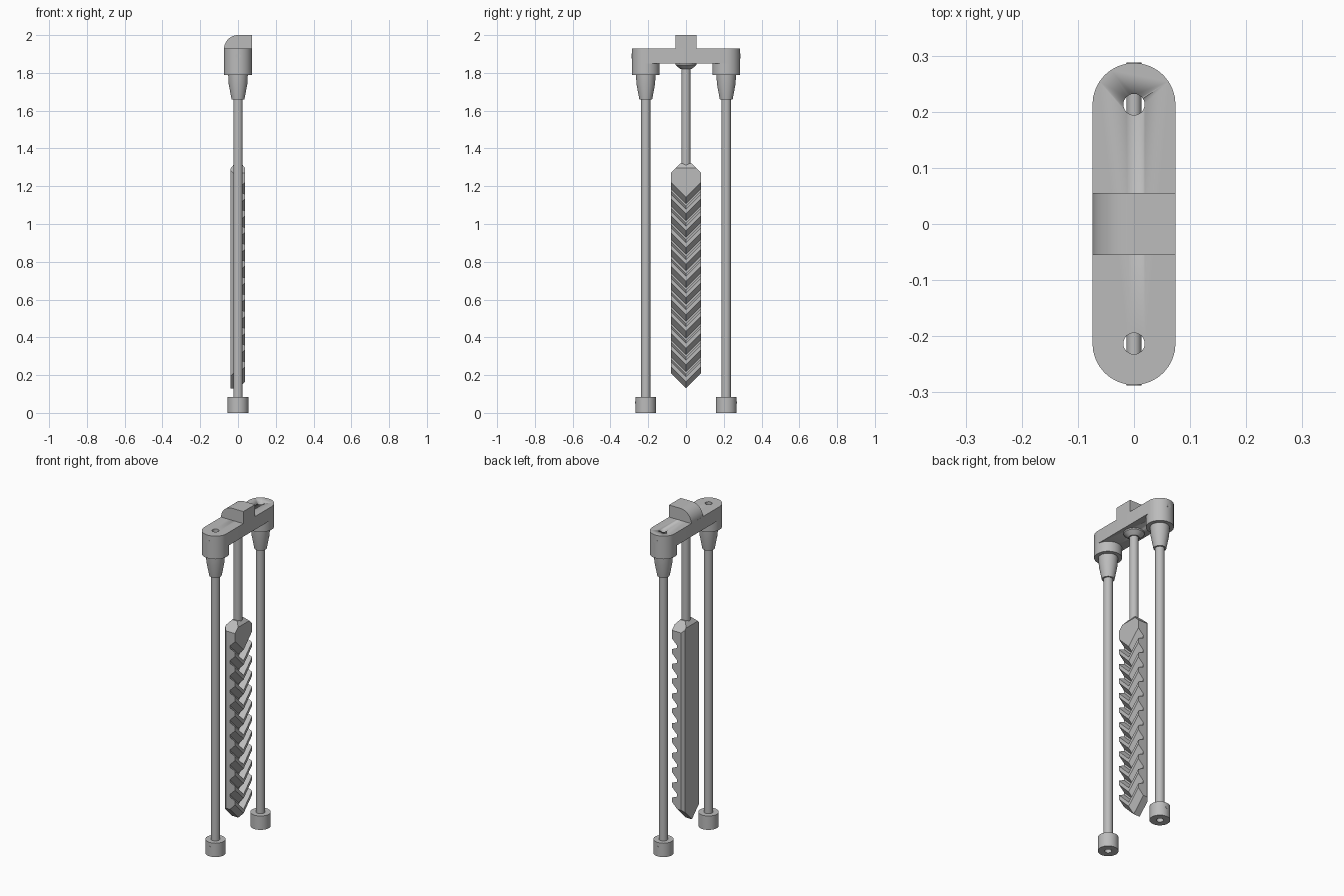
import bpy, bmesh
from math import sin, cos, pi
from mathutils import Vector, Matrix

if "Cube" in bpy.data.objects:
    bpy.data.objects.remove(bpy.data.objects["Cube"])

steel = bpy.data.materials.new("steel_grey")
steel.use_nodes = True
GREY = (0.5, 0.5, 0.5, 1)
steel.diffuse_color = GREY
steel.node_tree.nodes["Principled BSDF"].inputs["Base Color"].default_value = GREY

ROD_Y = 0.213      # side rod offset
BORE = 0.019       # bore of the side tubes
SEG = 32


def finish(name, bm, smooth=True):
    bmesh.ops.recalc_face_normals(bm, faces=bm.faces)
    mesh = bpy.data.meshes.new(name)
    bm.to_mesh(mesh)
    bm.free()
    mesh.materials.append(steel)
    ob = bpy.data.objects.new(name, mesh)
    bpy.context.collection.objects.link(ob)
    bpy.ops.object.select_all(action='DESELECT')
    ob.select_set(True)
    bpy.context.view_layer.objects.active = ob
    if smooth:
        bpy.ops.object.shade_smooth_by_angle(angle=0.5)
    return ob


def lathe(name, profile, y=0.0):
    """Turn a closed (radius, z) outline about a vertical axis."""
    bm = bmesh.new()
    rings = []
    for k in range(SEG):
        a = 2 * pi * k / SEG
        rings.append([bm.verts.new((r * cos(a), y + r * sin(a), z)) for r, z in profile])
    n = len(profile)
    for k in range(SEG):
        p, q = rings[k], rings[(k + 1) % SEG]
        for i in range(n):
            j = (i + 1) % n
            bm.faces.new((p[i], q[i], q[j], p[j]))
    bmesh.ops.remove_doubles(bm, verts=bm.verts, dist=1e-6)
    return finish(name, bm)


def tube(name, outline, y):
    """Bored turned part: outer outline listed bottom to top."""
    return lathe(name, outline + [(BORE, outline[-1][1]), (BORE, outline[0][1])], y)


def prism(name, points, offset):
    bm = bmesh.new()
    face = bm.faces.new([bm.verts.new(p) for p in points])
    out = bmesh.ops.extrude_face_region(bm, geom=[face])
    verts = [v for v in out["geom"] if isinstance(v, bmesh.types.BMVert)]
    bmesh.ops.translate(bm, verts=verts, vec=offset)
    return finish(name, bm)


def pin(name, radius, y0, y1, z):
    bm = bmesh.new()
    turn = Matrix.Translation((0, (y0 + y1) / 2, z)) @ Matrix.Rotation(pi / 2, 4, 'X')
    bmesh.ops.create_cone(bm, cap_ends=True, segments=16, radius1=radius,
                          radius2=radius, depth=abs(y1 - y0), matrix=turn)
    return finish(name, bm)


# Crossbar: rounded plate with a bore at each end
W = 0.074
outline = []
for side, start in ((1, 0), (-1, pi)):
    for k in range(SEG // 2 + 1):
        a = start + 2 * pi * k / SEG
        outline.append((W * cos(a), side * ROD_Y + W * sin(a), 1.85))
crossbar = prism("crossbar", outline, (0, 0, 0.078))
for s in (1, -1):
    cutter = lathe("bore_cutter", [(0, 1.8), (BORE, 1.8), (BORE, 2), (0, 2)], s * ROD_Y)
    cutter.hide_render = True
    mod = crossbar.modifiers.new("bore", 'BOOLEAN')
    mod.operation = 'DIFFERENCE'
    mod.solver = 'EXACT'
    mod.object = cutter
    bpy.context.view_layer.objects.active = crossbar
    bpy.ops.object.modifier_apply(modifier=mod.name)
    bpy.data.objects.remove(cutter)

# Quarter-round block on top of the crossbar
arc = [(-W * cos(k * pi / 24), -0.055, 1.926 + W * sin(k * pi / 24)) for k in range(13)]
prism("top_block", arc + [(W, -0.055, 2.0), (W, -0.055, 1.926)], (0, 0.11, 0))

# Side tubes with bosses, tapered collars, feet and cross pins
for side, s in (("left", 1), ("right", -1)):
    y = s * ROD_Y
    tube(side + "_boss", [(W, 1.79), (W, 1.85)], y)
    tube(side + "_collar", [(0.034, 1.66), (0.049, 1.74), (0.052, 1.79)], y)
    tube(side + "_tube", [(0.025, 0.03), (0.025, 1.79)], y)
    tube(side + "_foot", [(0.055, 0), (0.055, 0.083)], y)
    pin(side + "_boss_pin", 0.013, y - s * 0.04, y + s * 0.0745, 1.89)
    pin(side + "_foot_pin", 0.006, y, y + s * 0.056, 0.055)

# Centre rod and its conical seat
lathe("centre_rod", [(0, 1.28), (0.024, 1.28), (0.024, 1.86), (0, 1.86)])
lathe("centre_seat", [(0, 1.82), (0.03, 1.82), (0.055, 1.842), (0.055, 1.85), (0, 1.85)])

# Toothed blade: sawtooth profile swept into chevrons
HALF, BACK, FACE, FLOOR = 0.08, -0.039, 0.037, 0.002
TEETH, LOW, HIGH = 11, 0.13, 1.107
pitch = (HIGH - LOW) / TEETH
profile = [(BACK, 1.4), (BACK, LOW)]
for i in range(TEETH):
    z = LOW + i * pitch
    profile += [(FLOOR, z), (FACE, z + 0.035), (FACE, z + 0.06), (FLOOR, z + 0.075)]
profile += [(FLOOR, HIGH), (FACE, HIGH + 0.035), (FACE, 1.4)]

bm = bmesh.new()
rows = [[bm.verts.new((x, y, z + abs(y))) for x, z in profile] for y in (-HALF, 0, HALF)]
for a, b in zip(rows, rows[1:]):
    for i in range(len(profile)):
        j = (i + 1) % len(profile)
        bm.faces.new((a[i], a[j], b[j], b[i]))
bm.faces.new(rows[0])
bm.faces.new(rows[2])

# Bevelled blade top and back corners
cuts = [((0, 0, 1.32), (0, 0, 1))]
for s in (1, -1):
    cuts += [((0, s * HALF, 1.27), (0, s, 1)),
             ((s * 0.038, 0, 1.295), (s * 1.25, 0, 1)),
             ((BACK, s * 0.065, 0), (-1, s, 0))]
for point, normal in cuts:
    res = bmesh.ops.bisect_plane(bm, geom=bm.verts[:] + bm.edges[:] + bm.faces[:],
                                 plane_co=point, plane_no=Vector(normal).normalized(),
                                 clear_outer=True)
    rim = [e for e in bm.edges if e.is_boundary]
    bmesh.ops.holes_fill(bm, edges=rim, sides=0)
finish("toothed_blade", bm, smooth=False)
